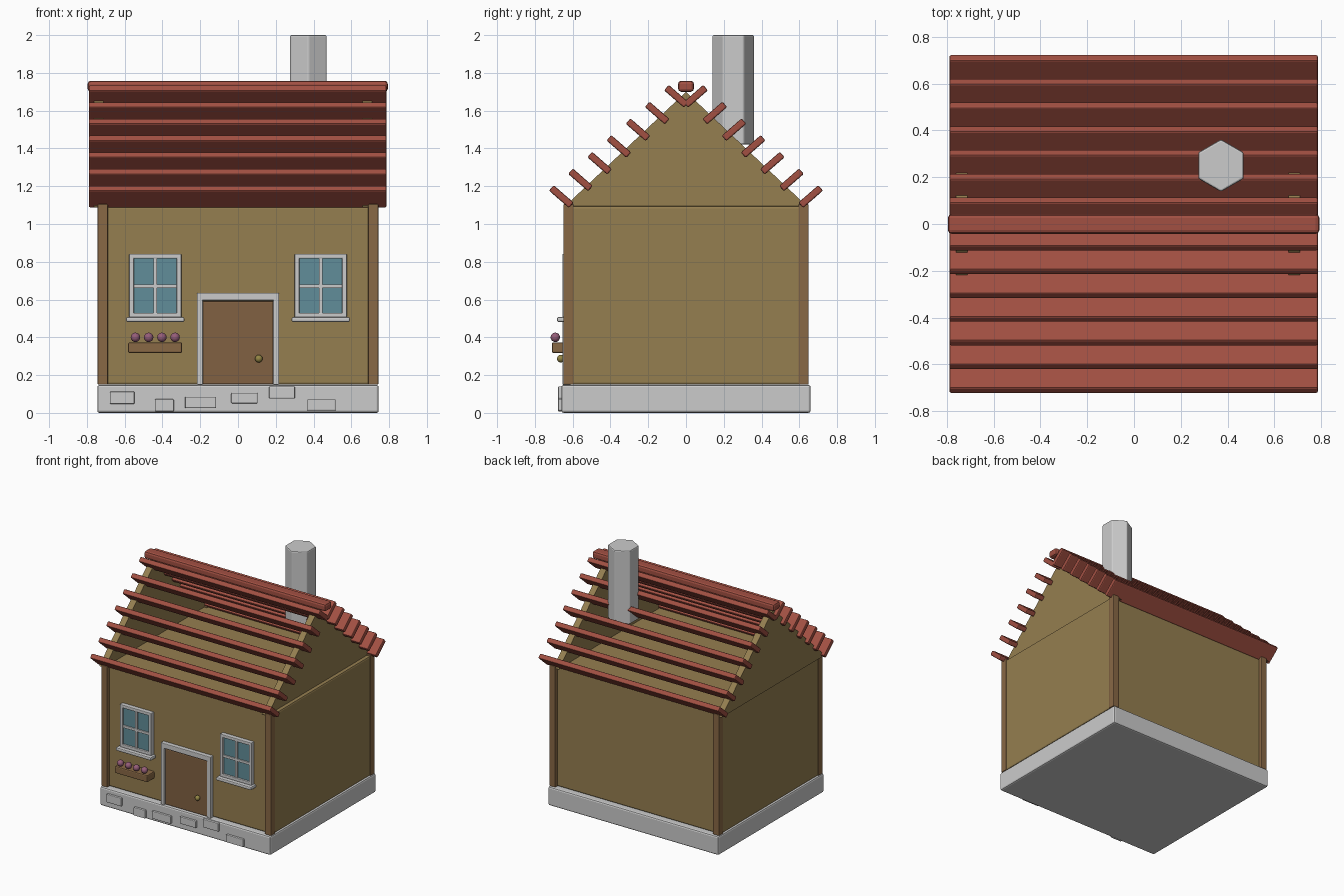
import bpy, bmesh, math
from mathutils import Matrix

if "Cube" in bpy.data.objects:
    bpy.data.objects.remove(bpy.data.objects["Cube"])


def material(name, rgb):
    m = bpy.data.materials.new(name)
    m.diffuse_color = (*rgb, 1)
    m.use_nodes = True
    m.node_tree.nodes["Principled BSDF"].inputs["Base Color"].default_value = m.diffuse_color
    return m


PLASTER = material("plaster", (0.30, 0.21, 0.08))
TIMBER = material("timber", (0.25, 0.14, 0.06))
DOOR = material("door_wood", (0.22, 0.12, 0.055))
ROOF = material("roof_red", (0.36, 0.08, 0.055))
GLASS = material("glass", (0.12, 0.27, 0.32))
BRASS = material("brass", (0.30, 0.24, 0.06))
PINK = material("petals", (0.30, 0.11, 0.19))


def finish(name, bm, mat=None, bevel=0.0):
    me = bpy.data.meshes.new(name)
    bm.normal_update()
    bm.to_mesh(me)
    bm.free()
    ob = bpy.data.objects.new(name, me)
    bpy.context.collection.objects.link(ob)
    if mat:
        me.materials.append(mat)
    if bevel:
        mod = ob.modifiers.new("bevel", "BEVEL")
        mod.width = bevel
        mod.segments = 2
    return ob


def box(name, x, y, z, mat=None, bevel=0.005):
    """Box from (min, max) pairs on each axis."""
    bm = bmesh.new()
    bmesh.ops.create_cube(bm, size=1)
    bmesh.ops.scale(bm, vec=(x[1] - x[0], y[1] - y[0], z[1] - z[0]), verts=bm.verts)
    ob = finish(name, bm, mat, bevel)
    ob.location = (sum(x) / 2, sum(y) / 2, sum(z) / 2)
    return ob


def ball(name, loc, r, mat):
    bm = bmesh.new()
    bmesh.ops.create_uvsphere(bm, u_segments=12, v_segments=8, radius=r)
    for f in bm.faces:
        f.smooth = True
    finish(name, bm, mat).location = loc


# Stone base with facing stones on the front
box("foundation", (-0.745, 0.745), (-0.66, 0.66), (0, 0.148), bevel=0.012)
stones = [(-0.613, 0.08, 0.13, 0.065), (-0.39, 0.04, 0.10, 0.065), (-0.198, 0.055, 0.165, 0.06),
          (0.034, 0.078, 0.14, 0.055), (0.233, 0.108, 0.137, 0.065), (0.442, 0.042, 0.15, 0.06)]
for i, (x, z, w, h) in enumerate(stones):
    box(f"base_stone_{i}", (x - w / 2, x + w / 2), (-0.677, -0.63), (z - h / 2, z + h / 2))

# Walls and corner posts
box("walls", (-0.738, 0.738), (-0.622, 0.622), (0.15, 1.095), PLASTER, 0.012)
for sx in (-1, 1):
    for sy in (-1, 1):
        x, y = sx * 0.716, sy * 0.622
        box("corner_post", (x - 0.027, x + 0.027), (y - 0.027, y + 0.027), (0.15, 1.105), TIMBER)

# Gable panels
for x0 in (-0.762, 0.66):
    bm = bmesh.new()
    face = bm.faces.new([bm.verts.new((x0, y, z)) for y, z in ((-0.645, 1.09), (0, 1.70), (0.645, 1.09))])
    ext = bmesh.ops.extrude_face_region(bm, geom=[face])
    bmesh.ops.translate(bm, vec=(0.05, 0, 0), verts=[v for v in ext["geom"] if isinstance(v, bmesh.types.BMVert)])
    bmesh.ops.recalc_face_normals(bm, faces=bm.faces)
    finish("gable", bm, PLASTER)

# Roof slats tilted across the slope, and the ridge beam
for side in (-1, 1):
    for i in range(7):
        slat = box(f"roof_slat_{i}", (-0.79, 0.787), (-0.07, 0.07), (-0.019, 0.019), ROOF, 0.008)
        slat.location.y = side * (0.66 - 0.1015 * i)
        slat.location.z = 1.145 + 0.0885 * i
        slat.rotation_euler.x = side * math.radians(41)
box("ridge_beam", (-0.796, 0.793), (-0.042, 0.042), (1.70, 1.758), ROOF, 0.016)

# Hexagonal chimney
bm = bmesh.new()
bmesh.ops.create_cone(bm, cap_ends=True, segments=6, radius1=0.112, radius2=0.112, depth=0.58)
ys = [v.co.y for v in bm.verts]
if max(ys) < 0.105:  # points face front and back
    bmesh.ops.rotate(bm, cent=(0, 0, 0), matrix=Matrix.Rotation(math.pi / 6, 3, "Z"), verts=bm.verts)
finish("chimney", bm, None, 0.008).location = (0.372, 0.25, 1.71)

# Windows
for cx in (-0.438, 0.438):
    l, r, b, t, w = cx - 0.138, cx + 0.138, 0.505, 0.842, 0.025
    front = (-0.655, -0.61)
    box("window_glass", (l + 0.01, r - 0.01), (-0.64, -0.61), (b, t - 0.01), GLASS, 0)
    for x in (l, r - w):
        box("window_stile", (x, x + w), front, (b, t))
    for z in (b, t - w):
        box("window_rail", (l, r), front, (z, z + w))
    box("window_mullion", (cx - 0.01, cx + 0.01), (-0.65, -0.61), (b, t), bevel=0.003)
    box("window_crossbar", (l, r), (-0.65, -0.61), (0.66, 0.68), bevel=0.003)
    box("window_sill", (cx - 0.154, cx + 0.154), (-0.683, -0.61), (0.481, 0.507), bevel=0.008)

# Door, frame and knob
box("door", (-0.187, 0.187), (-0.645, -0.61), (0.15, 0.593), DOOR, 0.008)
for s in (-1, 1):
    box("door_jamb", tuple(sorted((s * 0.186, s * 0.218))), (-0.655, -0.61), (0.148, 0.633))
box("door_lintel", (-0.218, 0.218), (-0.655, -0.61), (0.595, 0.635))
ball("door_knob", (0.11, -0.663, 0.287), 0.02, BRASS)

# Flower box
box("flower_box", (-0.582, -0.296), (-0.71, -0.615), (0.317, 0.373), TIMBER, 0.008)
for i in range(4):
    ball(f"flower_{i}", (-0.543 + 0.07 * i, -0.692, 0.4), 0.025, PINK)
